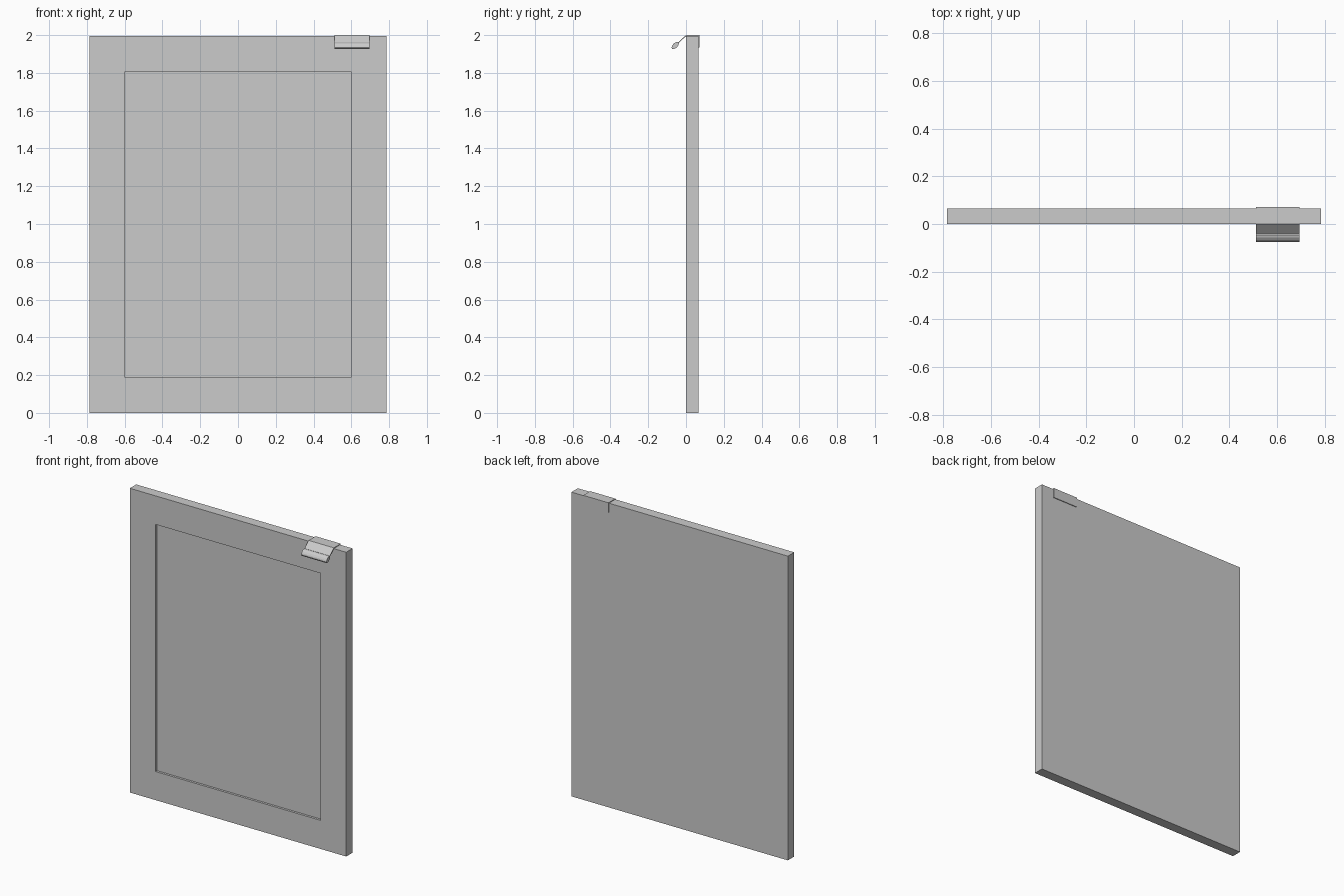
import bpy, bmesh
from math import cos, sin, pi, radians
from mathutils import Vector

cube = bpy.data.objects.get("Cube")
if cube:
    bpy.data.objects.remove(cube)

grey = bpy.data.materials.new("light grey")
grey.use_nodes = True
colour = (0.6, 0.6, 0.6, 1)
grey.diffuse_color = colour
grey.node_tree.nodes["Principled BSDF"].inputs["Base Color"].default_value = colour


def finish(name, bm):
    bmesh.ops.recalc_face_normals(bm, faces=bm.faces)
    mesh = bpy.data.meshes.new(name)
    bm.to_mesh(mesh)
    bm.free()
    mesh.materials.append(grey)
    obj = bpy.data.objects.new(name, mesh)
    bpy.context.collection.objects.link(obj)
    return obj


def extrude_profile(name, points, x0, x1):
    """Sweep a closed (y, z) outline from x0 to x1."""
    bm = bmesh.new()
    face = bm.faces.new([bm.verts.new((x0, y, z)) for y, z in points])
    side = bmesh.ops.extrude_face_region(bm, geom=[face])["geom"]
    verts = [g for g in side if isinstance(g, bmesh.types.BMVert)]
    bmesh.ops.translate(bm, verts=verts, vec=(x1 - x0, 0, 0))
    return finish(name, bm)


# Door panel with a shallow rectangular recess in its front
WIDTH, HEIGHT, DEPTH = 1.57, 1.995, 0.066
BORDER, RECESS = 0.265, 0.015
bm = bmesh.new()
bmesh.ops.create_cube(bm, size=1)
for v in bm.verts:
    v.co = Vector((v.co.x * WIDTH, (v.co.y + 0.5) * DEPTH, (v.co.z + 0.5) * HEIGHT))
bm.normal_update()
front = min(bm.faces, key=lambda f: f.calc_center_median().y)
bmesh.ops.inset_region(bm, faces=[front], thickness=BORDER)
walls = bmesh.ops.extrude_face_region(bm, geom=[front])["geom"]
bmesh.ops.translate(bm, verts=[g for g in walls if isinstance(g, bmesh.types.BMVert)],
                    vec=(0, RECESS, 0))
if front.is_valid:
    bmesh.ops.delete(bm, geom=[front], context='FACES')
finish("door_panel", bm)

# Bent strip hooked over the top edge, with a sloping front arm
LEFT, RIGHT = 0.512, 0.695
strip = [(-0.045, 1.958), (0, 2), (0.072, 2), (0.072, 1.935),
         (0.067, 1.935), (0.067, 1.9955), (0.001, 1.9955), (-0.042, 1.955)]
extrude_profile("hook_strip", strip, LEFT, RIGHT)

# Oval grip at the end of the arm
SIDES, TILT = 12, radians(45)
grip = []
for i in range(SIDES):
    a = 2 * pi * i / SIDES
    u, v = 0.024 * cos(a), 0.013 * sin(a)
    grip.append((-0.057 + u * cos(TILT) - v * sin(TILT),
                 1.945 + u * sin(TILT) + v * cos(TILT)))
extrude_profile("hook_grip", grip, LEFT, RIGHT)
